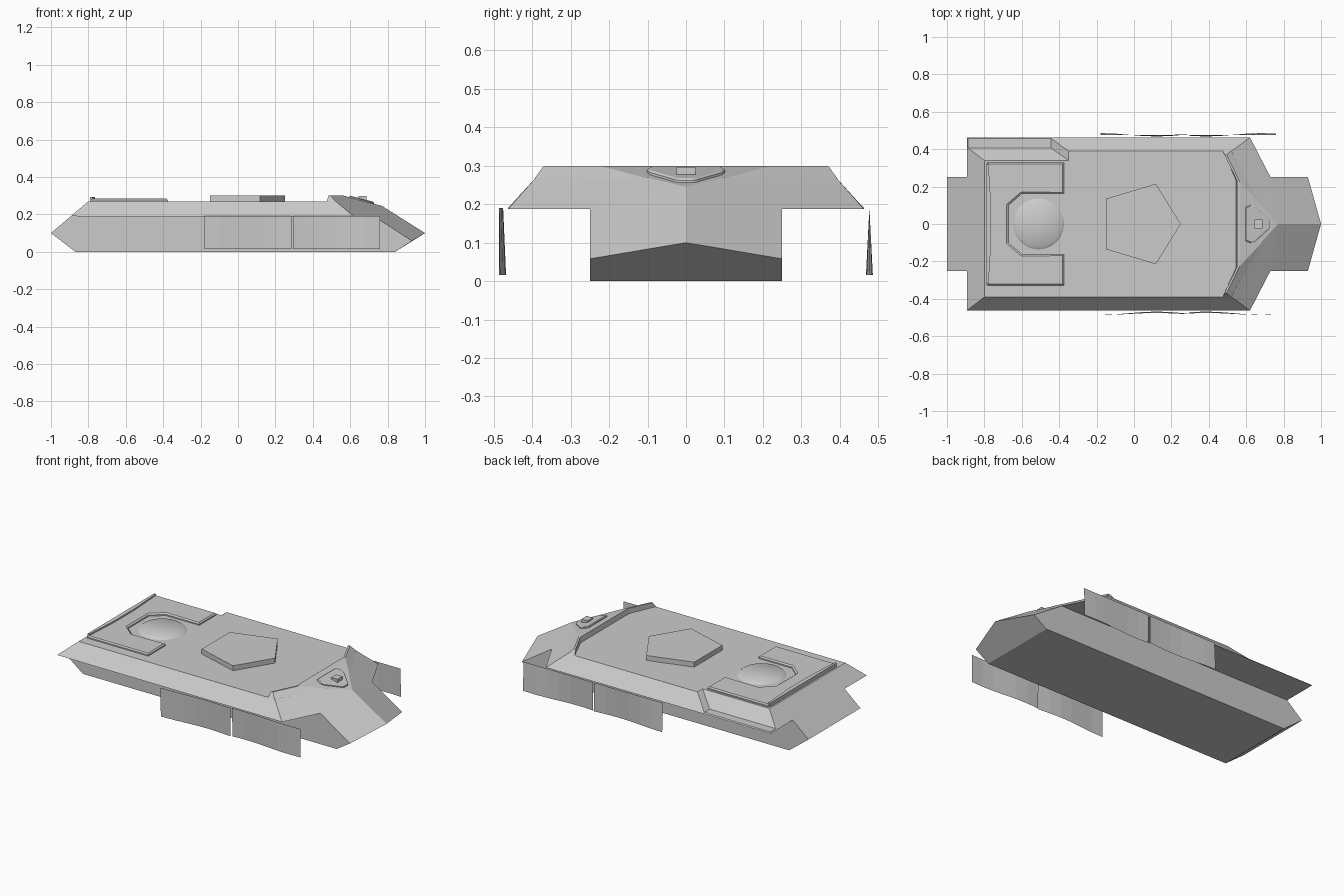
import bpy, bmesh, math
from mathutils import Vector

if "Cube" in bpy.data.objects:
    bpy.data.objects.remove(bpy.data.objects["Cube"])


def finish(name, bm):
    bmesh.ops.recalc_face_normals(bm, faces=bm.faces[:])
    me = bpy.data.meshes.new(name)
    bm.to_mesh(me)
    bm.free()
    ob = bpy.data.objects.new(name, me)
    bpy.context.collection.objects.link(ob)
    return ob


def both(pts):
    # mirror points across y = 0
    return pts + [(x, -y, z) for x, y, z in pts if y]


def hull(name, pts):
    # solid with flat plates around a set of corners
    bm = bmesh.new()
    vs = [bm.verts.new(p) for p in pts]
    bmesh.ops.convex_hull(bm, input=vs)
    bmesh.ops.dissolve_limit(bm, angle_limit=math.radians(1.5),
                             verts=bm.verts[:], edges=bm.edges[:])
    return finish(name, bm)


def prism(name, outline, z0, z1, inset=0.0, base=lambda x: 0):
    # raised plate; the top can be chamfered and the base can slope along x
    bm = bmesh.new()
    f = bm.faces.new([bm.verts.new((x, y, z0 + base(x))) for x, y in outline])
    r = bmesh.ops.extrude_face_region(bm, geom=[f])
    top = [g for g in r["geom"] if isinstance(g, bmesh.types.BMFace)]
    for v in top[0].verts:
        v.co.z += z1 - z0
    bmesh.ops.recalc_face_normals(bm, faces=bm.faces[:])
    if inset:
        bmesh.ops.inset_region(bm, faces=top, thickness=inset, depth=0)
        for v in top[0].verts:
            v.co.z += inset * 0.7
    return finish(name, bm)


# Lower hull with wedge nose
hull("lower_hull", both([
    (-1, .25, .10), (-.87, .25, 0), (.84, .25, 0), (.93, .25, .058), (1, 0, .10),
    (.77, 0, .245), (.73, .25, .188), (-.894, .25, .19)]))

# Upper hull with sponsons
upper = hull("upper_hull", both([
    (-.894, .463, .19), (-.8, .39, .27), (.62, .463, .187), (.522, .39, .27),
    (.675, .104, .27), (.77, 0, .245), (.73, .25, .188)]))

# Recess along the rear of the +y side
cutter = hull("recess_cutter", [
    (-1.2, .405, .196), (-.4425, .405, .196), (-.4425, .6, .196), (-1.2, .6, .196),
    (-1.2, .27, .35), (-.25, .27, .35), (-.25, .6, .35), (-1.2, .6, .35)])
cutter.hide_render = True
mod = upper.modifiers.new("recess", "BOOLEAN")
mod.operation, mod.solver, mod.object = "DIFFERENCE", "EXACT", cutter
bpy.context.view_layer.objects.active = upper
bpy.ops.object.modifier_apply(modifier="recess")
bpy.data.objects.remove(cutter)

# Raised ridge behind the glacis, lofted through four stations
half = [[(.475, .393, .268), (.483, .37, .3), (.495, .37, .3), (.522, .393, .268)],
        [(.545, .235, .268), (.552, .228, .3), (.565, .225, .3), (.68, .104, .268)]]
stations = half + [[(x, -y, z) for x, y, z in s] for s in reversed(half)]
bm = bmesh.new()
rings = [[bm.verts.new(p) for p in s] for s in stations]
for a, b in zip(rings, rings[1:]):
    for i in range(4):
        j = (i + 1) % 4
        bm.faces.new((a[i], a[j], b[j], b[i]))
bm.faces.new(rings[0])
bm.faces.new(rings[-1])
finish("glacis_ridge", bm)

# Driver hatch and viewing block on the glacis
half = [(.595, .09), (.625, .102), (.648, .095), (.722, .028), (.728, .018)]
prism("driver_hatch", half + [(x, -y) for x, y in reversed(half)],
      -.01, .006, .006, lambda x: .245 + .262 * (.77 - x))
prism("view_block", [(.645, -.025), (.687, -.025), (.687, .025), (.645, .025)], .25, .297)

# Five-sided plate in the middle of the roof
prism("turret_plate", [(.25, 0), (.117, .215), (-.15, .135), (-.15, -.135), (.117, -.215)],
      .265, .3)

# U-shaped raised rear deck, round cover and bowed rear bar
half = [(-.785, .328), (-.375, .328), (-.375, .162), (-.6, .162), (-.672, .1)]
prism("rear_deck", half + [(x, -y) for x, y in reversed(half)], .265, .277, .01)

bm = bmesh.new()
bmesh.ops.create_cone(bm, cap_ends=True, segments=40, radius1=.14, radius2=.118, depth=.016)
for v in bm.verts:
    v.co += Vector((-.51, 0, .275))
cover = finish("round_cover", bm)
bpy.context.view_layer.objects.active = cover
cover.select_set(True)
bpy.ops.object.shade_smooth_by_angle(angle=math.radians(40))

prism("rear_bar", [(-.79, .32), (-.778, .32), (-.764, .1), (-.764, -.1), (-.778, -.32), (-.79, -.32)],
      .265, .293)

# Thin, slightly warped side skirts
for side, tag in ((1, "back"), (-1, "front")):
    for n, (x0, x1) in enumerate(((-.18, .286), (.294, .76))):
        bm = bmesh.new()
        cols = []
        for i in range(7):
            t = i / 6
            w = .009 * math.sin(5 * t + 2.2 * n + 1.5)
            x = x0 + (x1 - x0) * t
            top = .477 if side > 0 else .481 + .6 * w
            cols.append([bm.verts.new((x, side * top, .19)),
                         bm.verts.new((x, side * (.477 + w), .016))])
        for a, b in zip(cols, cols[1:]):
            bm.faces.new((a[0], a[1], b[1], b[0]))
        finish(f"{tag}_skirt_{n + 1}", bm)
